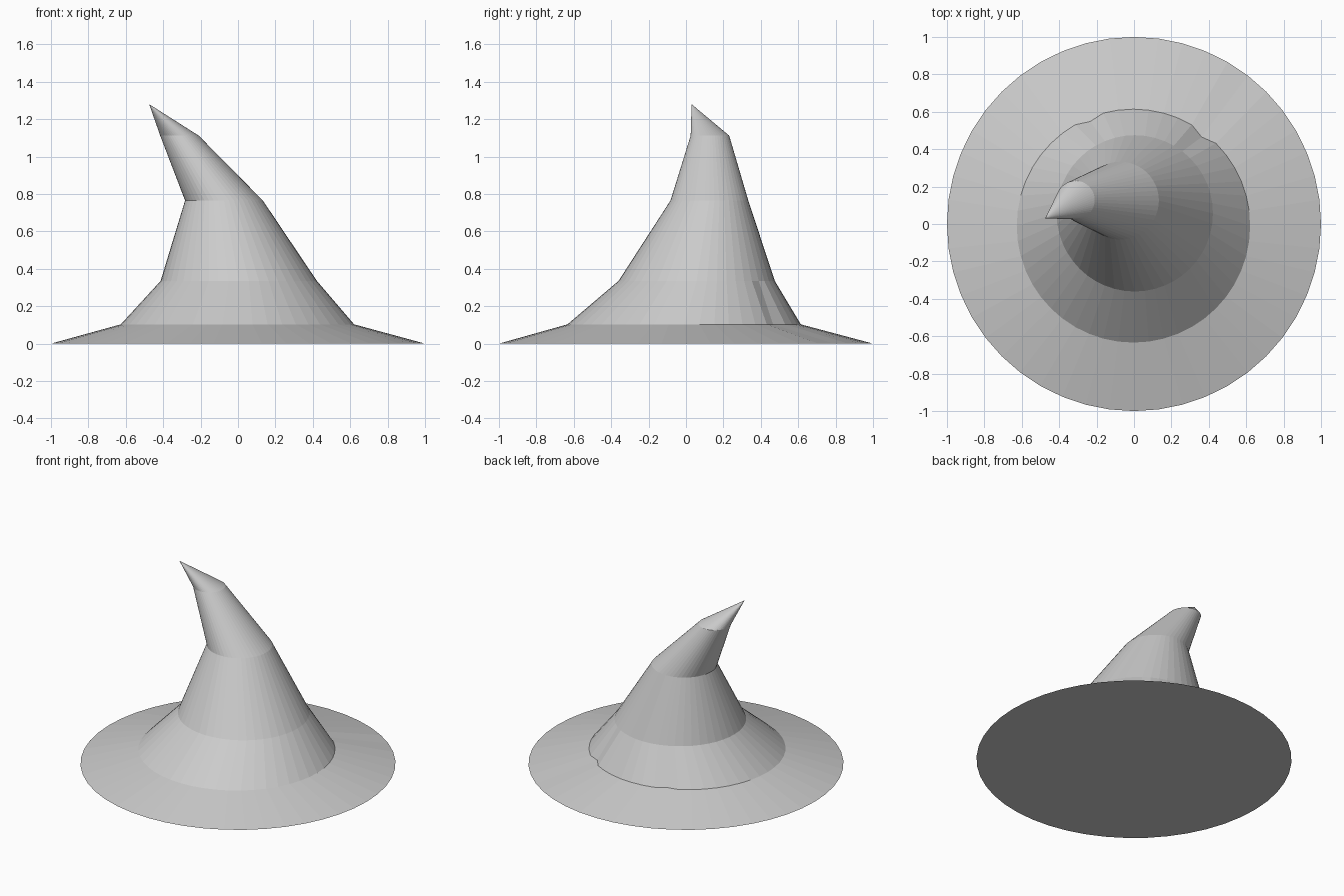
import bpy, bmesh, math

if "Cube" in bpy.data.objects:
    bpy.data.objects.remove(bpy.data.objects["Cube"])

SIDES = 48

# Single grey felt colour
felt = bpy.data.materials.new("grey felt")
felt.diffuse_color = (0.6, 0.6, 0.6, 1)
felt.use_nodes = True
felt.node_tree.nodes["Principled BSDF"].inputs["Base Color"].default_value = felt.diffuse_color

# Rings from brim edge to bent top: centre x, centre y, z, radius
RINGS = [
    (0.0, 0.0, 0.0, 1.0),
    (-0.003, -0.01, 0.103, 0.624),
    (0.004, 0.057, 0.335, 0.418),
    (-0.075, 0.125, 0.765, 0.208),
    (-0.313, 0.128, 1.112, 0.103),
]
TIP = (-0.475, 0.03, 1.28)

# Small creases at the back of the crown: ring vertex index -> inward pull
CREASES = {round(50 / 360 * SIDES): 0.025, round(109 / 360 * SIDES): 0.02}

bm = bmesh.new()
rings = []
for level, (cx, cy, z, r) in enumerate(RINGS):
    ring = []
    for i in range(SIDES):
        a = 2 * math.pi * i / SIDES
        rr = r - (CREASES.get(i, 0) if level == 1 else 0)
        ring.append(bm.verts.new((cx + rr * math.cos(a), cy + rr * math.sin(a), z)))
    rings.append(ring)

# Brim and crown walls
for low, high in zip(rings, rings[1:]):
    for i in range(SIDES):
        j = (i + 1) % SIDES
        bm.faces.new((low[i], low[j], high[j], high[i]))

# Pointed tip and flat underside
tip = bm.verts.new(TIP)
for i in range(SIDES):
    bm.faces.new((rings[-1][i], rings[-1][(i + 1) % SIDES], tip))
bm.faces.new(rings[0][::-1])

mesh = bpy.data.meshes.new("pointed_hat")
bm.to_mesh(mesh)
bm.free()
mesh.materials.append(felt)
hat = bpy.data.objects.new("pointed_hat", mesh)
bpy.context.collection.objects.link(hat)
